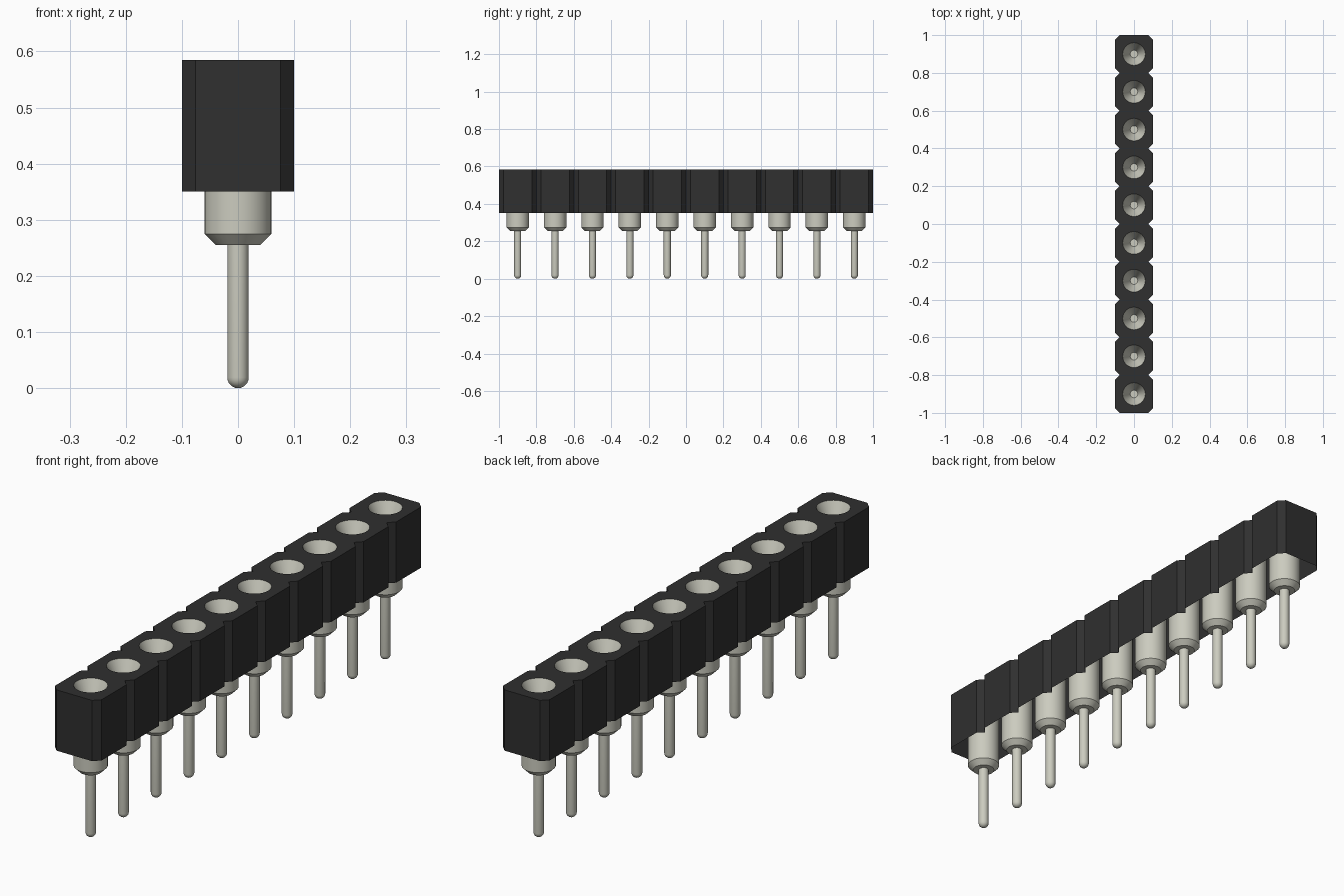
import bpy
import bmesh
from math import pi, sin, cos, radians
from mathutils import Vector

CELLS = 10
PITCH = 0.2
HALF = PITCH / 2
CUT = 0.024          # corner chamfer of each cell
BASE, TOP = 0.35, 0.585
BORE = 0.06
SIDES = 32

if "Cube" in bpy.data.objects:
    bpy.data.objects.remove(bpy.data.objects["Cube"], do_unlink=True)


def make_material(name, rgb, metallic=0.0):
    mat = bpy.data.materials.new(name)
    mat.use_nodes = True
    color = (*rgb, 1.0)
    mat.diffuse_color = color
    bsdf = mat.node_tree.nodes["Principled BSDF"]
    bsdf.inputs["Base Color"].default_value = color
    bsdf.inputs["Roughness"].default_value = 0.6
    return mat


def make_object(name, bm, mat):
    mesh = bpy.data.meshes.new(name)
    bm.to_mesh(mesh)
    bm.free()
    mesh.materials.append(mat)
    obj = bpy.data.objects.new(name, mesh)
    bpy.context.collection.objects.link(obj)
    return obj


def add_loop(bm, points, z):
    verts = [bm.verts.new((x, y, z)) for x, y in points]
    edges = [bm.edges.new((v, verts[i - 1])) for i, v in enumerate(verts)]
    return verts, edges


black = make_material("black plastic", (0.029, 0.029, 0.029))
metal = make_material("pale metal", (0.60, 0.60, 0.52))
centers = [(i - (CELLS - 1) / 2) * PITCH for i in range(CELLS)]

# Housing outline: chamfered square cells joined at their notches
inner = HALF - CUT
right_side = []
for i, y in enumerate(centers):
    right_side += [(inner, y - HALF), (HALF, y - inner), (HALF, y + inner)]
right_side.append((inner, centers[-1] + HALF))
outline = right_side + [(-x, y) for x, y in reversed(right_side)]

# Housing: top sheet with round openings, and walls open at the bottom
bm = bmesh.new()
rim, edges = add_loop(bm, outline, TOP)
for y in centers:
    circle = [(BORE * cos(2 * pi * k / SIDES), y + BORE * sin(2 * pi * k / SIDES))
              for k in range(SIDES)]
    edges += add_loop(bm, circle, TOP)[1]
bmesh.ops.triangle_fill(bm, edges=edges, use_beauty=True, normal=Vector((0, 0, 1)))
for face in bm.faces:
    face.normal_update()
    if face.normal.z < 0:
        face.normal_flip()
foot = [bm.verts.new((v.co.x, v.co.y, BASE)) for v in rim]
for i in range(len(rim)):
    bm.faces.new((rim[i - 1], foot[i - 1], foot[i], rim[i]))
make_object("housing", bm, black)

# Pin: lathed round tip, shaft, collar and funnel socket
R = 0.019
profile = [(R * sin(a), R - R * cos(a)) for a in (radians(d) for d in range(0, 91, 15))]
profile += [(R, 0.255), (0.04, 0.255), (BORE, 0.275), (BORE, TOP),
            (0.02, TOP - 0.09), (0, TOP - 0.09)]
bm = bmesh.new()
verts = [bm.verts.new((x, 0, z)) for x, z in profile]
edges = [bm.edges.new(pair) for pair in zip(verts, verts[1:])]
bmesh.ops.spin(bm, geom=verts + edges, cent=(0, 0, 0), axis=(0, 0, 1),
               angle=2 * pi, steps=SIDES)
bmesh.ops.remove_doubles(bm, verts=bm.verts[:], dist=0.0001)
bmesh.ops.recalc_face_normals(bm, faces=bm.faces[:])
pin = make_object("pin_1", bm, metal)
bpy.ops.object.select_all(action="DESELECT")
pin.select_set(True)
bpy.context.view_layer.objects.active = pin
bpy.ops.object.shade_smooth_by_angle(angle=radians(30))

# Repeat the pin in every cell
pin.location.y = centers[0]
for i, y in enumerate(centers[1:], 2):
    copy = pin.copy()
    copy.name = f"pin_{i}"
    copy.location.y = y
    bpy.context.collection.objects.link(copy)
